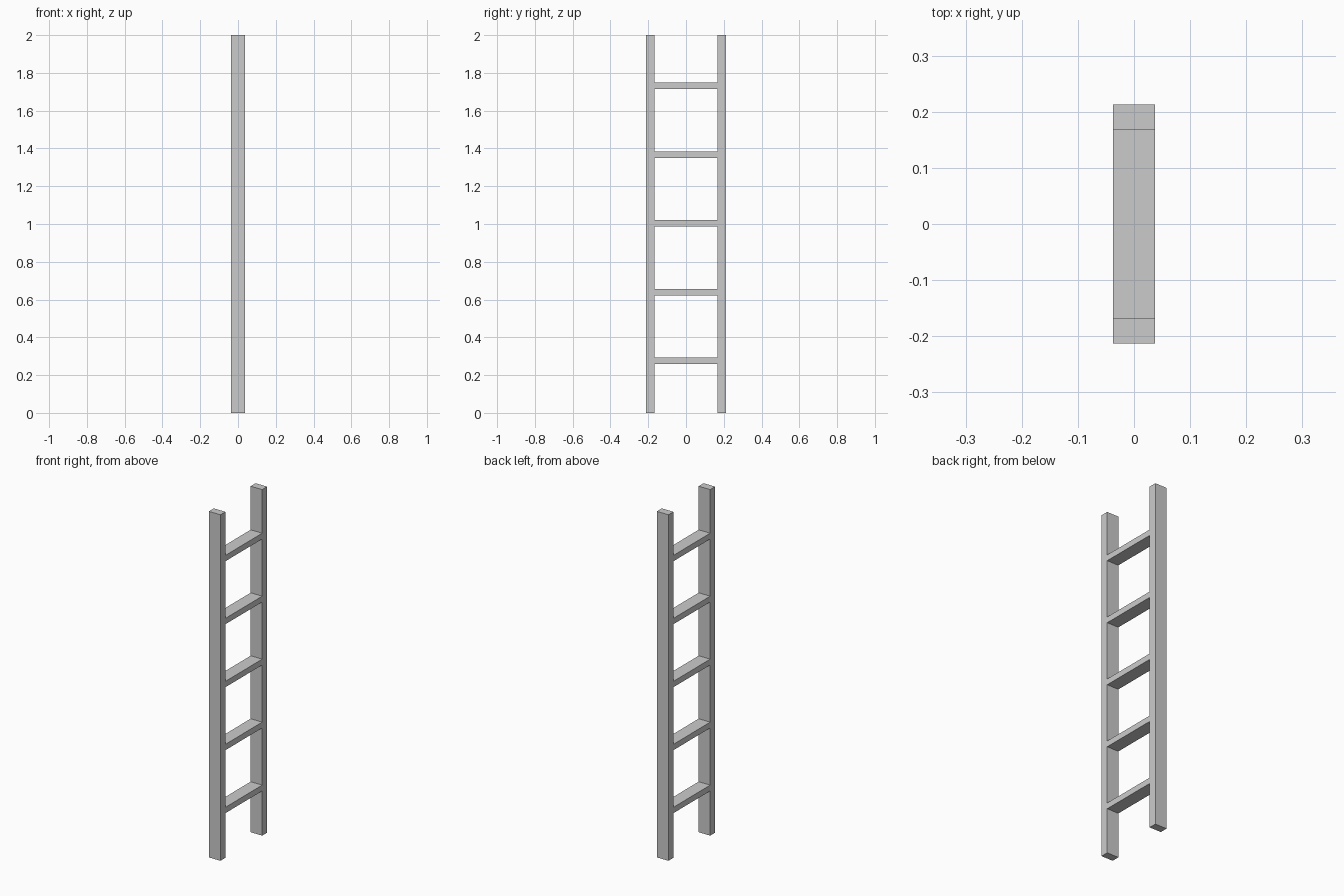
import bpy

if "Cube" in bpy.data.objects:
    bpy.data.objects.remove(bpy.data.objects["Cube"], do_unlink=True)

# Single plain grey
grey = bpy.data.materials.new("plain_grey")
grey.use_nodes = True
colour = (0.6, 0.6, 0.6, 1.0)
grey.diffuse_color = colour
grey.node_tree.nodes["Principled BSDF"].inputs["Base Color"].default_value = colour

WIDTH = 0.074        # depth of rails and rungs along x
OUTER = 0.213        # outer face of each rail
RAIL = 0.045         # rail thickness
HEIGHT = 2.0
RUNG = 0.034         # rung thickness
RUNG_COUNT = 5
MIDDLE_RUNG = 1.003
RUNG_GAP = 0.364


def box(name, centre, size):
    bpy.ops.mesh.primitive_cube_add(size=1, location=centre)
    obj = bpy.context.object
    obj.name = name
    obj.scale = size
    bpy.ops.object.transform_apply(location=False, rotation=False, scale=True)
    obj.data.materials.append(grey)
    return obj


# Two upright rails
for name, side in (("front_rail", -1), ("back_rail", 1)):
    box(name, (0, side * (OUTER - RAIL / 2), HEIGHT / 2), (WIDTH, RAIL, HEIGHT))

# Evenly spaced flat rungs between the rails
for i in range(RUNG_COUNT):
    z = MIDDLE_RUNG + (i - RUNG_COUNT // 2) * RUNG_GAP
    box(f"rung_{i + 1}", (0, 0, z), (WIDTH, 2 * (OUTER - RAIL), RUNG))
